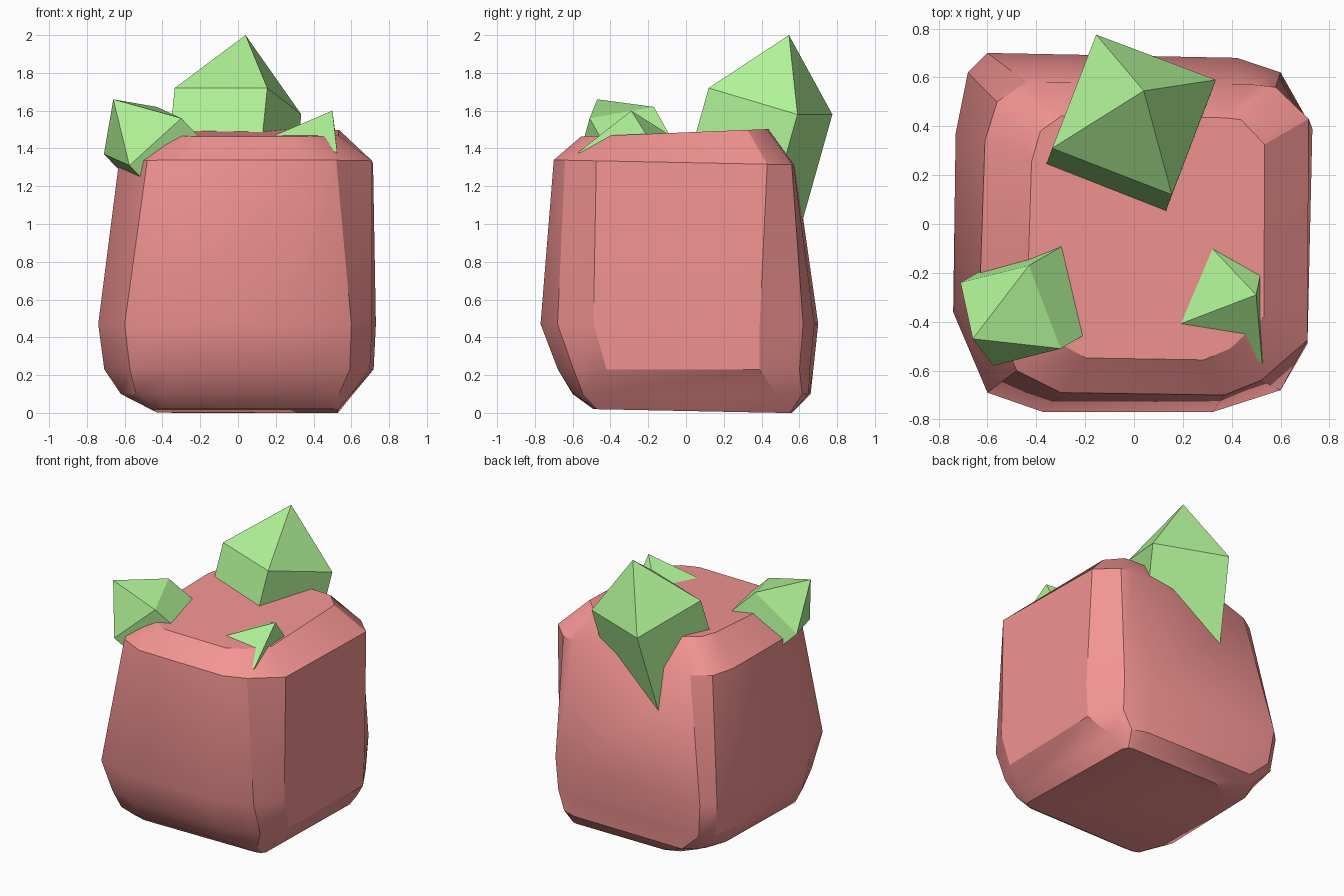
import bpy, bmesh, math
from mathutils import Vector

if "Cube" in bpy.data.objects:
    bpy.data.objects.remove(bpy.data.objects["Cube"])


def make_object(name, verts, faces, color):
    mesh = bpy.data.meshes.new(name)
    mesh.from_pydata(verts, [], faces)
    bm = bmesh.new()
    bm.from_mesh(mesh)
    bmesh.ops.recalc_face_normals(bm, faces=bm.faces)
    bm.to_mesh(mesh)
    bm.free()
    obj = bpy.data.objects.new(name, mesh)
    bpy.context.collection.objects.link(obj)
    mat = bpy.data.materials.new(name + "_material")
    mat.diffuse_color = color
    mat.use_nodes = True
    mat.node_tree.nodes["Principled BSDF"].inputs["Base Color"].default_value = mat.diffuse_color
    mesh.materials.append(mat)
    return obj


RED = (0.90, 0.30, 0.29, 1)
GREEN = (0.44, 0.90, 0.31, 1)

# Rock body: chamfered 12-sided outlines lofted from base to top
base = [(-.40, -.49), (.47, -.48), (.51, -.47), (.53, -.44), (.53, .51), (.51, .55),
        (.48, .56), (-.22, .56), (-.32, .52), (-.43, .38), (-.46, -.40), (-.44, -.47)]
belly = [(-.37, -.77), (.32, -.77), (.60, -.68), (.71, -.49), (.73, .39), (.60, .62),
         (.42, .68), (-.60, .70), (-.68, .62), (-.73, .37), (-.74, -.36), (-.60, -.69)]
shoulder = [(-.30, -.69), (.37, -.70), (.52, -.64), (.71, -.475), (.715, .43), (.58, .56),
            (.49, .57), (-.44, .58), (-.56, .50), (-.61, .34), (-.63, -.25), (-.48, -.60)]
foot = [((a[0] + b[0]) / 2, (a[1] + b[1]) / 2) for a, b in zip(base, belly)]


def ring(outline, z, tilt=0, scale=(1, 1), shift=(0, 0)):
    pts = []
    for px, py in outline:
        x, y = px * scale[0] + shift[0], py * scale[1] + shift[1]
        pts.append((x, y, max(0, z + tilt * y)))
    return pts


rings = [ring(base, .01, -.02),
         ring(foot, .10, 0, (1, 1), (-.02, .03)),
         ring(belly, .23, 0, (.97, .92), (.01, .03)),
         ring(belly, .47),
         ring(shoulder, 1.325, -.02),
         ring(shoulder, 1.485, .04, (.72, .78), (.02, -.01))]
verts = [p for r in rings for p in r]
n = len(base)
faces = [list(range(n)), list(range(len(verts) - n, len(verts)))]
for r in range(len(rings) - 1):
    for i in range(n):
        j = (i + 1) % n
        faces.append((r * n + i, r * n + j, r * n + n + j, r * n + n + i))
rock = make_object("rock_body", verts, faces, RED)
bpy.context.view_layer.objects.active = rock
rock.select_set(True)
bpy.ops.object.shade_smooth_by_angle(angle=math.radians(30))
rock.select_set(False)


# Crystals: four-sided prism sunk into the rock, with a pointed tip
def crystal(name, tip, corners, root):
    top = [Vector(c) for c in corners]
    pts = [Vector(tip)] + top + [c + Vector(root) for c in top]
    quads = [(5, 6, 7, 8)]
    for i in range(4):
        j = (i + 1) % 4
        quads += [(0, 1 + i, 1 + j), (1 + i, 5 + i, 5 + j, 1 + j)]
    make_object(name, pts, quads, GREEN)


crystal("large_crystal", (.04, .545, 2.0),
        [(-.335, .31, 1.72), (.155, .12, 1.72), (.335, .59, 1.58), (-.155, .775, 1.58)],
        (-.065, -.18, -.64))
crystal("left_crystal", (-.66, -.47, 1.66),
        [(-.43, -.17, 1.62), (-.30, -.51, 1.56), (-.575, -.58, 1.31), (-.71, -.24, 1.37)],
        (.24, .14, -.25))
crystal("right_crystal", (.50, -.29, 1.60),
        [(.32, -.10, 1.48), (.16, -.42, 1.455), (.525, -.57, 1.38), (.525, -.17, 1.41)],
        (-.06, .03, -.16))
